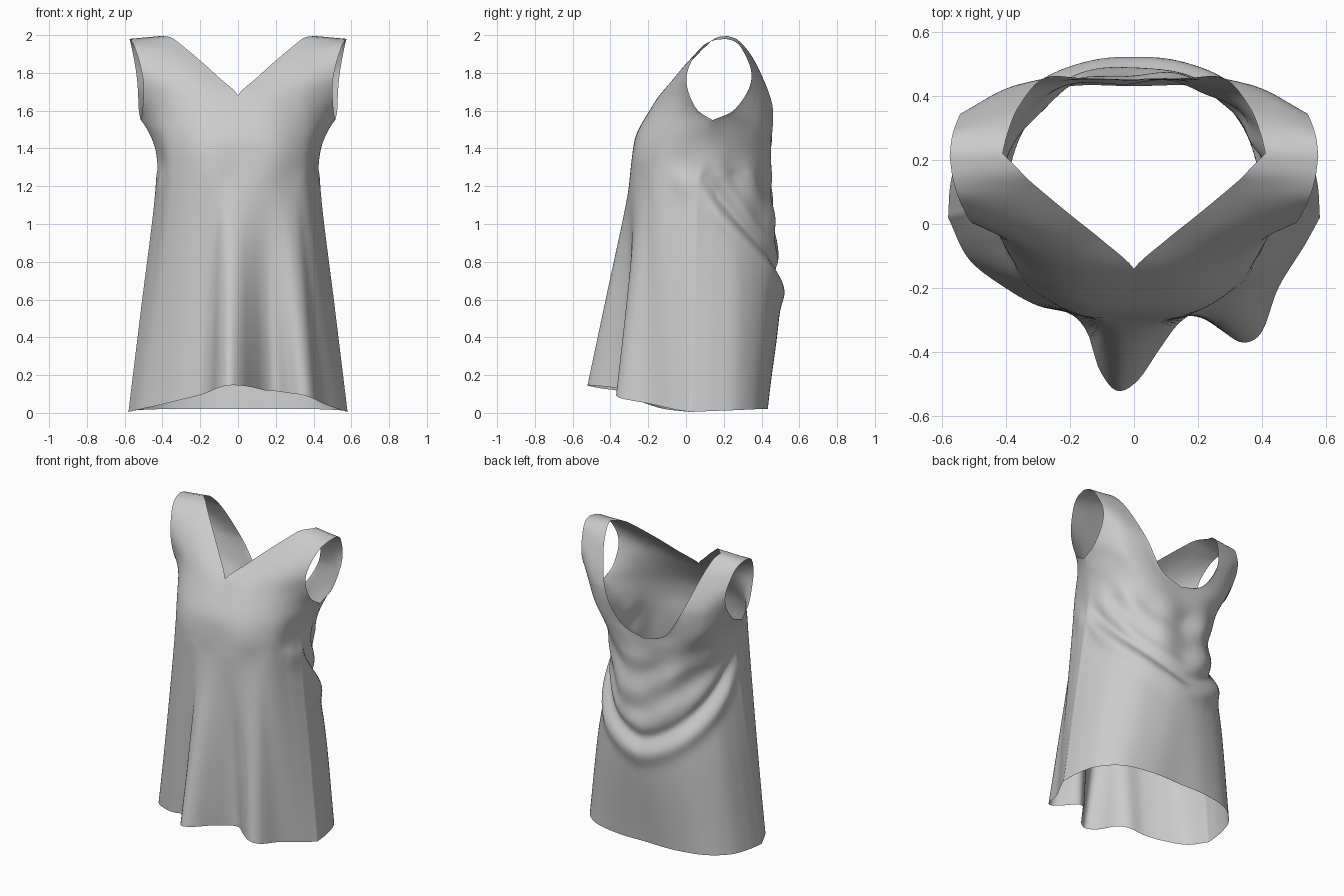
import bpy, bmesh, math
from mathutils import Vector

if "Cube" in bpy.data.objects:
    bpy.data.objects.remove(bpy.data.objects["Cube"])

NQ, NV, NT = 60, 90, 36   # columns per quarter, rows on body, rows on yoke


def curve(pts, n):
    """Smooth curve through pts, resampled to n + 1 evenly spaced points."""
    p = [Vector(q) for q in pts]
    p = [2 * p[0] - p[1]] + p + [2 * p[-1] - p[-2]]
    dense = []
    for i in range(1, len(p) - 2):
        a, b, c, d = p[i - 1:i + 3]
        for k in range(16):
            t = k / 16
            dense.append(0.5 * (2 * b + (c - a) * t + (2 * a - 5 * b + 4 * c - d) * t * t
                                + (3 * b - a - 3 * c + d) * t ** 3))
    dense.append(p[-2])
    acc = [0.0]
    for a, b in zip(dense, dense[1:]):
        acc.append(acc[-1] + (b - a).length)
    out, j = [], 0
    for i in range(n + 1):
        s = acc[-1] * i / n
        while j < len(acc) - 2 and acc[j + 1] < s:
            j += 1
        f = (s - acc[j]) / max(acc[j + 1] - acc[j], 1e-9)
        out.append(dense[j].lerp(dense[j + 1], min(max(f, 0), 1)))
    return out


def flip(p):
    return Vector((-p[0], p[1], p[2]))


def both(half):
    """Centre-to-side list made into a left-to-right list."""
    return [flip(p) for p in half[:0:-1]] + [Vector(p) for p in half]


def grid(bm, rows):
    vs = [[bm.verts.new(p) for p in r] for r in rows]
    for r0, r1 in zip(vs, vs[1:]):
        for i in range(len(r0) - 1):
            bm.faces.new((r0[i], r0[i + 1], r1[i + 1], r1[i]))


# Half rings from centre to side seam, chest downwards
yoke_f = [(0, -.27, 1.48), (.2, -.245, 1.48), (.36, -.13, 1.49), (.46, .03, 1.53), (.515, .14, 1.55)]
yoke_b = [(0, .45, 1.40), (.2, .45, 1.41), (.36, .40, 1.45), (.46, .28, 1.52), (.515, .14, 1.55)]
bust_f = [(0, -.285, 1.36), (.2, -.27, 1.36), (.35, -.16, 1.37), (.41, -.02, 1.39), (.44, .10, 1.40)]
bust_b = [(0, .445, 1.28), (.18, .44, 1.29), (.32, .37, 1.33), (.41, .24, 1.37), (.44, .10, 1.40)]
waist_f = [(0, -.31, 1.15), (.2, -.275, 1.15), (.35, -.18, 1.15), (.41, -.05, 1.15), (.44, .06, 1.15)]
waist_b = [(0, .455, 1.08), (.17, .445, 1.09), (.30, .36, 1.11), (.39, .23, 1.13), (.44, .06, 1.15)]
hip_b = [(0, .50, .62), (.15, .485, .62), (.32, .42, .61), (.45, .29, .60), (.495, .16, .59), (.51, .04, .58)]
hem_b = [(0, .43, .02), (.2, .43, .02), (.4, .385, .02), (.525, .275, .015), (.57, .14, .01), (.58, .02, 0.005)]
# Front hem with its hanging folds, left to right
hem_f = [(-.58, .02, .005), (-.515, -.11, .02), (-.4, -.2, .045), (-.3, -.255, .07), (-.2, -.28, .095),
         (-.145, -.34, .115), (-.11, -.45, .13), (-.055, -.52, .145), (.01, -.49, .145), (.08, -.39, .135),
         (.14, -.31, .12), (.2, -.28, .115), (.27, -.33, .105), (.34, -.37, .095), (.4, -.335, .075),
         (.45, -.2, .05), (.53, -.07, .02), (.58, .02, .005)]


def body(rings, back):
    """Skirt sheet from chest to hem; the back gets draped swags."""
    cols = []
    for i in range(2 * NQ + 1):
        col = curve([r[i] for r in rings], NV)
        a = abs(i - NQ) / NQ
        u = (i - NQ) / NQ
        for k, q in enumerate(col):
            fade = min(1, k / 14)
            g = 1 if back else max(0, (a - .7) / .3)
            p = q.z - (.64 + .54 * a ** 1.5 if back else 1.18 + .3 * (1 - a))
            d = g * (.022 * math.exp(-(p / .07) ** 2) - .026 * math.exp(-((p - .1) / .05) ** 2))
            if back and p > .1:
                ramp = min(1, (p - .1) * 6)
                d += .008 * math.sin((p - .1) * 26 + 1.5 * math.sin(u * 5)) * ramp
                d += .006 * math.sin(u * 15 + q.z * 5) * ramp
            out = Vector((q.x, q.y - .08, 0)).normalized()
            # taper the crease at the seam so both sheets share it
            col[k] = q + out * d * fade * min(1, (1 - a) * 6)
        cols.append(col)
    return cols


def panel(neck, arm, base, power):
    """Yoke quarter: neckline to armhole, from chest ring up to the shoulder."""
    N, A = curve(neck, NT), curve(arm, NT)
    rows = []
    for j in range(NT + 1):
        t = j / NT
        row = []
        for i in range(NQ + 1):
            s = i / NQ
            bulge = base[i] - base[0].lerp(base[NQ], s)
            row.append(N[j].lerp(A[j], s) + bulge * (1 - t) ** power)
        rows.append(row)
    return rows


def resample(half):
    return curve(both(half), 2 * NQ)


def match_x(pts, ring):
    """Sample a curve where its x agrees with the ring, so folds hang straight."""
    dense = curve(pts, 800)
    k = dense[-1].x / ring[-1].x
    out, j = [], 0
    for q in ring:
        while j < 799 and dense[j + 1].x < q.x * k:
            j += 1
        a, b = dense[j], dense[j + 1]
        f = (q.x * k - a.x) / max(b.x - a.x, 1e-6)
        out.append(a.lerp(b, min(max(f, 0), 1)))
    return out


bm = bmesh.new()

# Front and back body sheets
F = [resample(r) for r in (yoke_f, bust_f, waist_f)]
B = [resample(r) for r in (yoke_b, bust_b, waist_b, hip_b, hem_b)]
hem = match_x(hem_f, F[2])
F += [[w.lerp(h, .52) for w, h in zip(F[2], hem)], hem]
for r in (0, -1):                      # shared hip seam points
    B[3][r] = F[3][r].copy()
grid(bm, body(F, False))
grid(bm, body(B, True))

# Yoke panels and shoulder straps, mirrored left and right
inner, outer, under = (.41, .22, 1.995), (.575, .21, 1.98), (.515, .14, 1.55)
neck_f = [(0, -.27, 1.48), (0, -.205, 1.58), (0, -.14, 1.68), (.1, -.05, 1.775), (.2, .03, 1.865),
          (.32, .13, 1.965), (.36, .17, 1.99), inner]
arm_f = [under, (.505, .055, 1.61), (.50, .005, 1.73), (.515, .015, 1.83), (.545, .075, 1.93), (.565, .14, 1.97), outer]
neck_b = [(0, .45, 1.40), (.16, .455, 1.46), (.28, .455, 1.64), (.36, .365, 1.86), (.395, .28, 1.97), inner]
arm_b = [under, (.525, .25, 1.60), (.53, .33, 1.71), (.54, .345, 1.81), (.56, .30, 1.92), (.57, .26, 1.965), outer]
for neck, arm, ring, power in ((neck_f, arm_f, F[0], 1.7), (neck_b, arm_b, B[0], 3)):
    rows = panel(neck, arm, ring[NQ:], power)
    grid(bm, rows)
    grid(bm, [[flip(p) for p in r] for r in rows])

# Sew all panels together and soften the chest line
bmesh.ops.remove_doubles(bm, verts=bm.verts, dist=.0006)
bmesh.ops.recalc_face_normals(bm, faces=bm.faces)
for lo, hi in ((1.38, 1.6), (1.27, 1.65)):
    chest = [v for v in bm.verts if lo < v.co.z < hi and not v.is_boundary]
    for _ in range(14):
        bmesh.ops.smooth_vert(bm, verts=chest, factor=.5, use_axis_x=True, use_axis_y=True, use_axis_z=True)
mesh = bpy.data.meshes.new("sleeveless_tunic")
bm.to_mesh(mesh)
bm.free()
tunic = bpy.data.objects.new("sleeveless_tunic", mesh)
bpy.context.collection.objects.link(tunic)
for f in mesh.polygons:
    f.use_smooth = True
